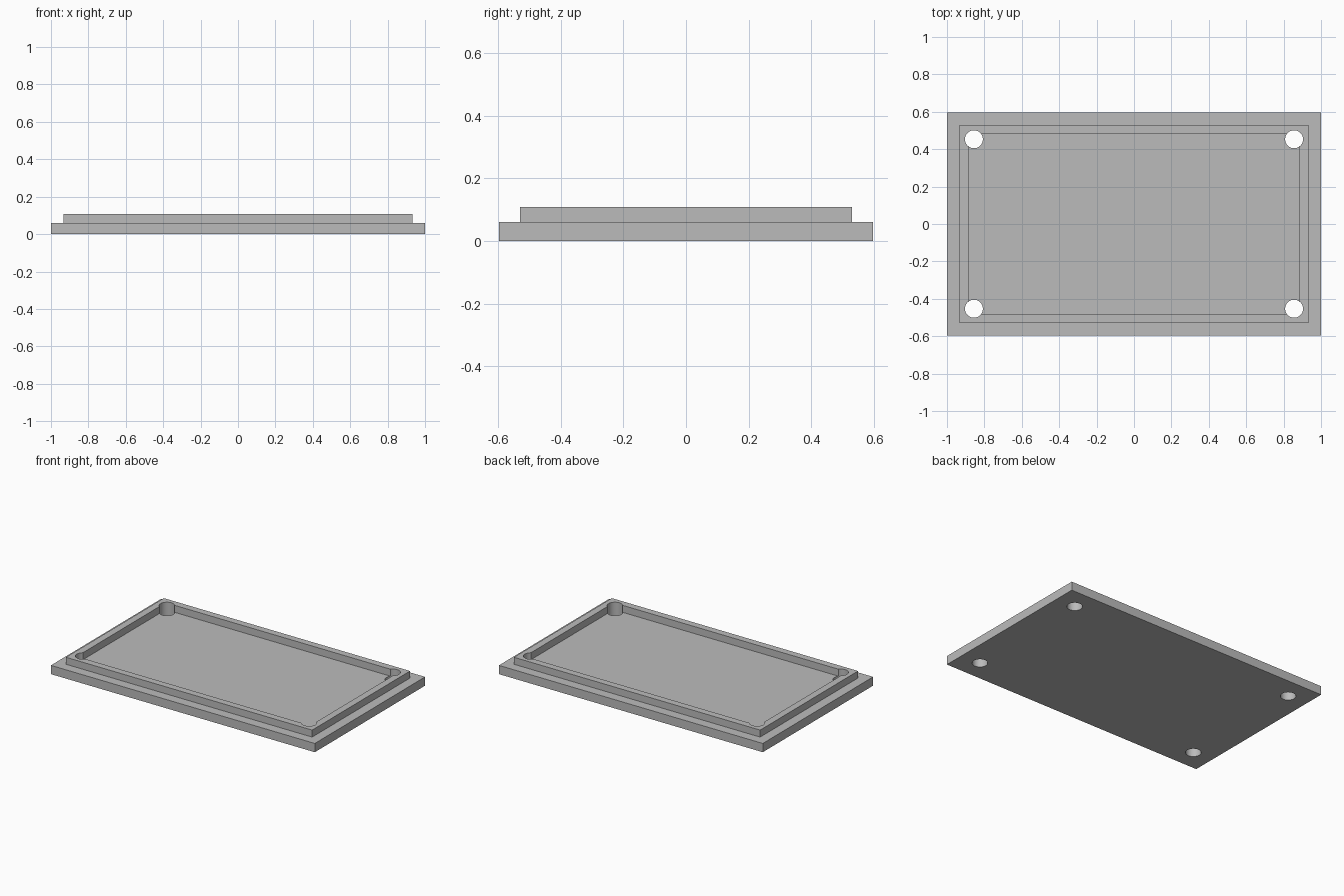
import bpy
import bmesh
from mathutils import Matrix, Vector

cube = bpy.data.objects.get("Cube")
if cube:
    bpy.data.objects.remove(cube, do_unlink=True)

HALF_X, HALF_Y = 1.0, 0.597
PLATE_H, RIM_H = 0.06, 0.108
MARGIN, RIM_W = 0.067, 0.048
HOLE_X, HOLE_Y, HOLE_R = 0.856, 0.453, 0.048

grey = bpy.data.materials.new("plain_grey")
grey.use_nodes = True
grey.diffuse_color = (0.5, 0.5, 0.5, 1)
grey.node_tree.nodes["Principled BSDF"].inputs["Base Color"].default_value = (0.5, 0.5, 0.5, 1)


def make_object(name, bm):
    bmesh.ops.recalc_face_normals(bm, faces=bm.faces)
    mesh = bpy.data.meshes.new(name)
    bm.to_mesh(mesh)
    bm.free()
    mesh.materials.append(grey)
    obj = bpy.data.objects.new(name, mesh)
    bpy.context.scene.collection.objects.link(obj)
    return obj


def step(bm, face, inset, rise):
    """Inset a face, then raise or sink it with vertical walls."""
    bmesh.ops.inset_region(bm, faces=[face], thickness=inset, use_even_offset=True)
    bmesh.ops.inset_region(bm, faces=[face], thickness=0)
    bmesh.ops.translate(bm, verts=face.verts, vec=(0, 0, rise))


# Base plate with a raised rim around a flat floor
bm = bmesh.new()
bmesh.ops.create_cube(bm, size=2, matrix=Matrix.Translation((0, 0, PLATE_H / 2))
                      @ Matrix.Diagonal((HALF_X, HALF_Y, PLATE_H / 2, 1)))
bm.faces.ensure_lookup_table()
top = max(bm.faces, key=lambda f: f.calc_center_median().z)
step(bm, top, MARGIN, RIM_H - PLATE_H)
step(bm, top, RIM_W, PLATE_H - RIM_H)
lid = make_object("lid_plate", bm)

# Round screw holes through the four corners, biting into the rim
bm = bmesh.new()
for sx in (-1, 1):
    for sy in (-1, 1):
        bmesh.ops.create_cone(bm, cap_ends=True, segments=48, radius1=HOLE_R,
                              radius2=HOLE_R, depth=0.5,
                              matrix=Matrix.Translation(Vector((sx * HOLE_X, sy * HOLE_Y, 0.05))))
cutter = make_object("hole_cutter", bm)
cutter.hide_render = True

cut = lid.modifiers.new("screw_holes", "BOOLEAN")
cut.operation = "DIFFERENCE"
cut.solver = "EXACT"
cut.object = cutter
bpy.context.view_layer.objects.active = lid
lid.select_set(True)
bpy.ops.object.modifier_apply(modifier=cut.name)
bpy.data.objects.remove(cutter, do_unlink=True)
bpy.ops.object.shade_smooth_by_angle(angle=0.5)
